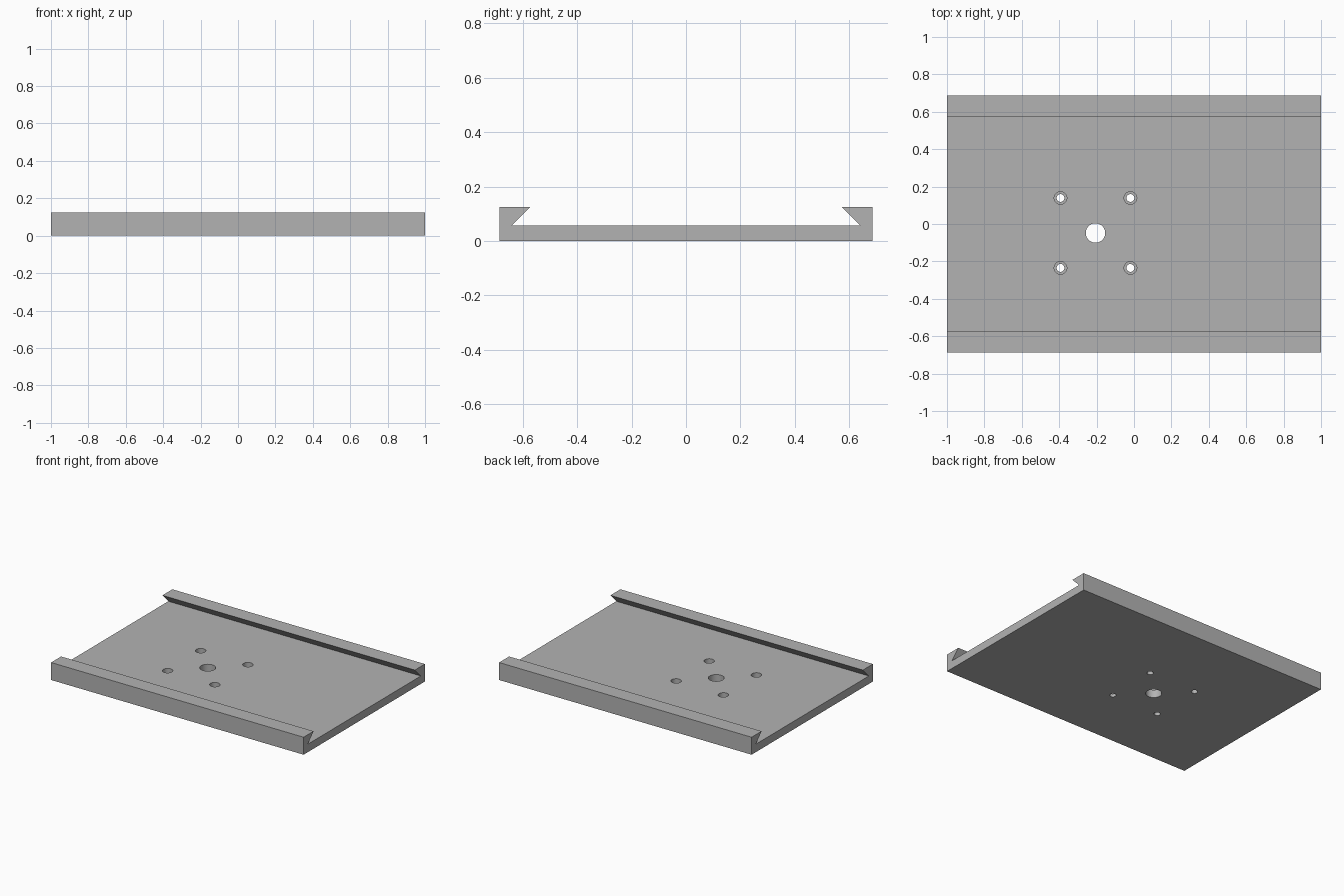
import bpy, bmesh

if "Cube" in bpy.data.objects:
    bpy.data.objects.remove(bpy.data.objects["Cube"])

HALF_X, HALF_Y = 1.0, 0.686
FLOOR, TOP = 0.057, 0.125

grey = bpy.data.materials.new("plain grey")
grey.diffuse_color = (0.45, 0.45, 0.45, 1)
grey.use_nodes = True
grey.node_tree.nodes["Principled BSDF"].inputs["Base Color"].default_value = grey.diffuse_color

# Dovetail channel: mirrored cross-section in y/z, extruded along x
half = [(HALF_Y, 0), (HALF_Y, TOP), (0.573, TOP), (0.64, FLOOR)]
profile = half + [(-y, z) for y, z in reversed(half)]
bm = bmesh.new()
face = bm.faces.new([bm.verts.new((-HALF_X, y, z)) for y, z in profile])
ext = bmesh.ops.extrude_face_region(bm, geom=[face])
bmesh.ops.translate(bm, vec=(2 * HALF_X, 0, 0),
                    verts=[v for v in ext["geom"] if isinstance(v, bmesh.types.BMVert)])
bmesh.ops.recalc_face_normals(bm, faces=bm.faces)
mesh = bpy.data.meshes.new("dovetail_plate")
bm.to_mesh(mesh)
bm.free()
plate = bpy.data.objects.new("dovetail_plate", mesh)
bpy.context.collection.objects.link(plate)
mesh.materials.append(grey)


def drill(x, y, radius, bottom):
    """Cut a round hole from above the floor down to the given height."""
    top = FLOOR + 0.03
    bpy.ops.mesh.primitive_cylinder_add(vertices=40, radius=radius, depth=top - bottom,
                                        location=(x, y, (top + bottom) / 2))
    cutter = bpy.context.object
    cutter.name = "hole_cutter"
    cutter.hide_render = True
    cutter.data.materials.append(grey)
    mod = plate.modifiers.new("hole", 'BOOLEAN')
    mod.operation = 'DIFFERENCE'
    mod.solver = 'EXACT'
    mod.object = cutter
    bpy.context.view_layer.objects.active = plate
    bpy.ops.object.modifier_apply(modifier=mod.name)
    bpy.data.objects.remove(cutter)


# Central shaft hole and four counterbored screw holes around it
CX, CY, PITCH = -0.206, -0.048, 0.187
drill(CX, CY, 0.052, -0.03)
for sx in (-1, 1):
    for sy in (-1, 1):
        x, y = CX + sx * PITCH, CY + sy * PITCH
        drill(x, y, 0.034, FLOOR - 0.034)
        drill(x, y, 0.021, -0.03)

# Smooth hole walls, crisp edges elsewhere
bpy.ops.object.select_all(action='DESELECT')
plate.select_set(True)
bpy.context.view_layer.objects.active = plate
bpy.ops.object.shade_smooth_by_angle(angle=0.5)
